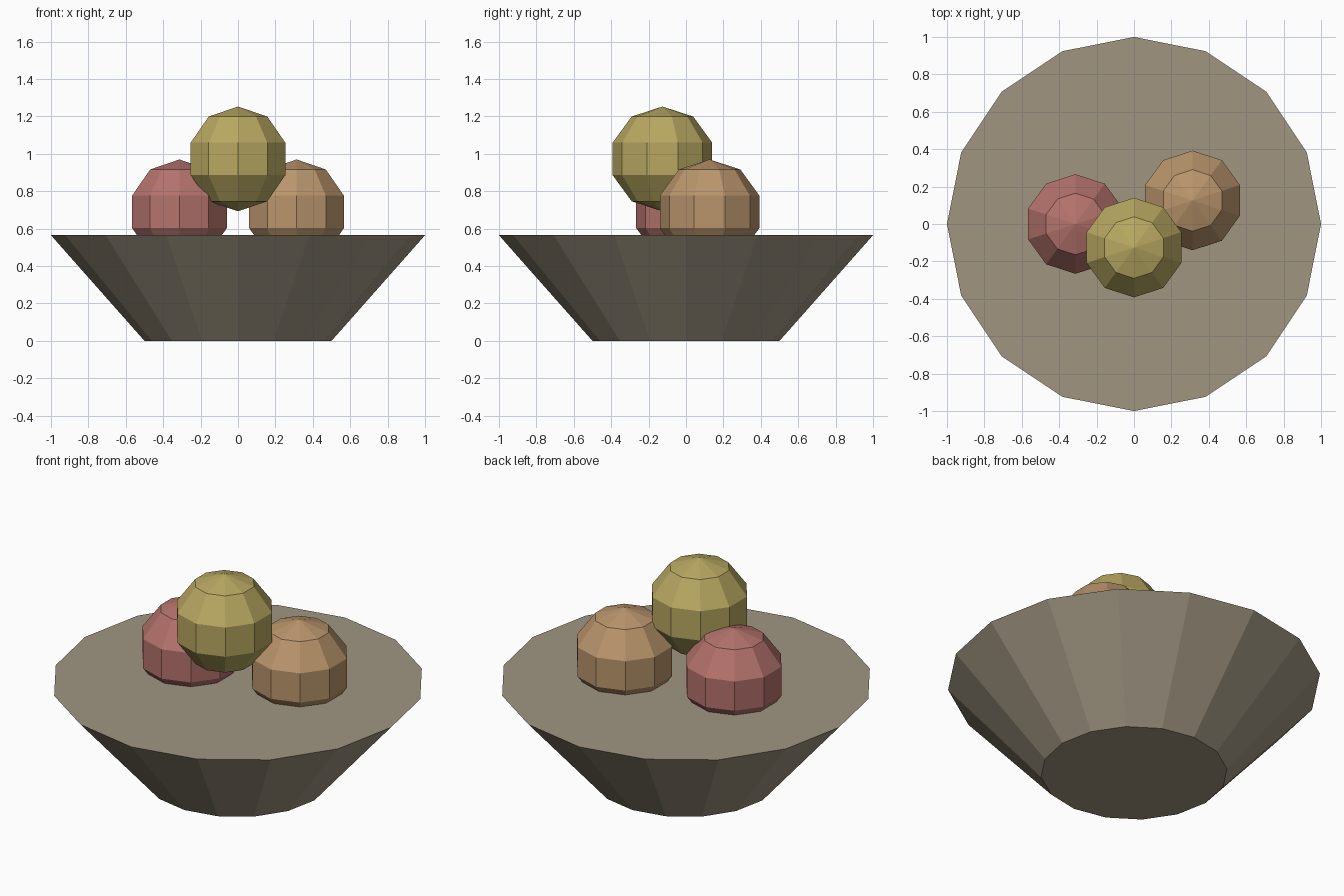
import bpy, bmesh
from mathutils import Matrix

if "Cube" in bpy.data.objects:
    bpy.data.objects.remove(bpy.data.objects["Cube"])


def make_part(name, bm, color):
    bmesh.ops.recalc_face_normals(bm, faces=bm.faces)
    mesh = bpy.data.meshes.new(name)
    bm.to_mesh(mesh)
    bm.free()
    mat = bpy.data.materials.new(name + "_material")
    mat.diffuse_color = (*color, 1)
    mat.use_nodes = True
    mat.node_tree.nodes["Principled BSDF"].inputs["Base Color"].default_value = mat.diffuse_color
    mesh.materials.append(mat)
    obj = bpy.data.objects.new(name, mesh)
    bpy.context.collection.objects.link(obj)
    return obj


# Bowl: 16-sided tapered body, closed by a flat top
BOWL_H = 0.565
bm = bmesh.new()
bmesh.ops.create_cone(bm, cap_ends=True, segments=16, radius1=0.5, radius2=1.0,
                      depth=BOWL_H, matrix=Matrix.Translation((0, 0, BOWL_H / 2)))
make_part("bowl", bm, (0.35, 0.30, 0.22))

# Fruit: low-poly balls, two sunk into the bowl and one resting on them
FRUIT = [
    ("red_fruit", (-0.313, 0.0, 0.69), (0.46, 0.17, 0.15)),
    ("orange_fruit", (0.313, 0.126, 0.69), (0.49, 0.30, 0.15)),
    ("yellow_fruit", (0, -0.126, 0.973), (0.48, 0.39, 0.12)),
]
for name, center, color in FRUIT:
    bm = bmesh.new()
    bmesh.ops.create_uvsphere(bm, u_segments=10, v_segments=5, radius=0.28)
    fruit = make_part(name, bm, color)
    fruit.location = center
